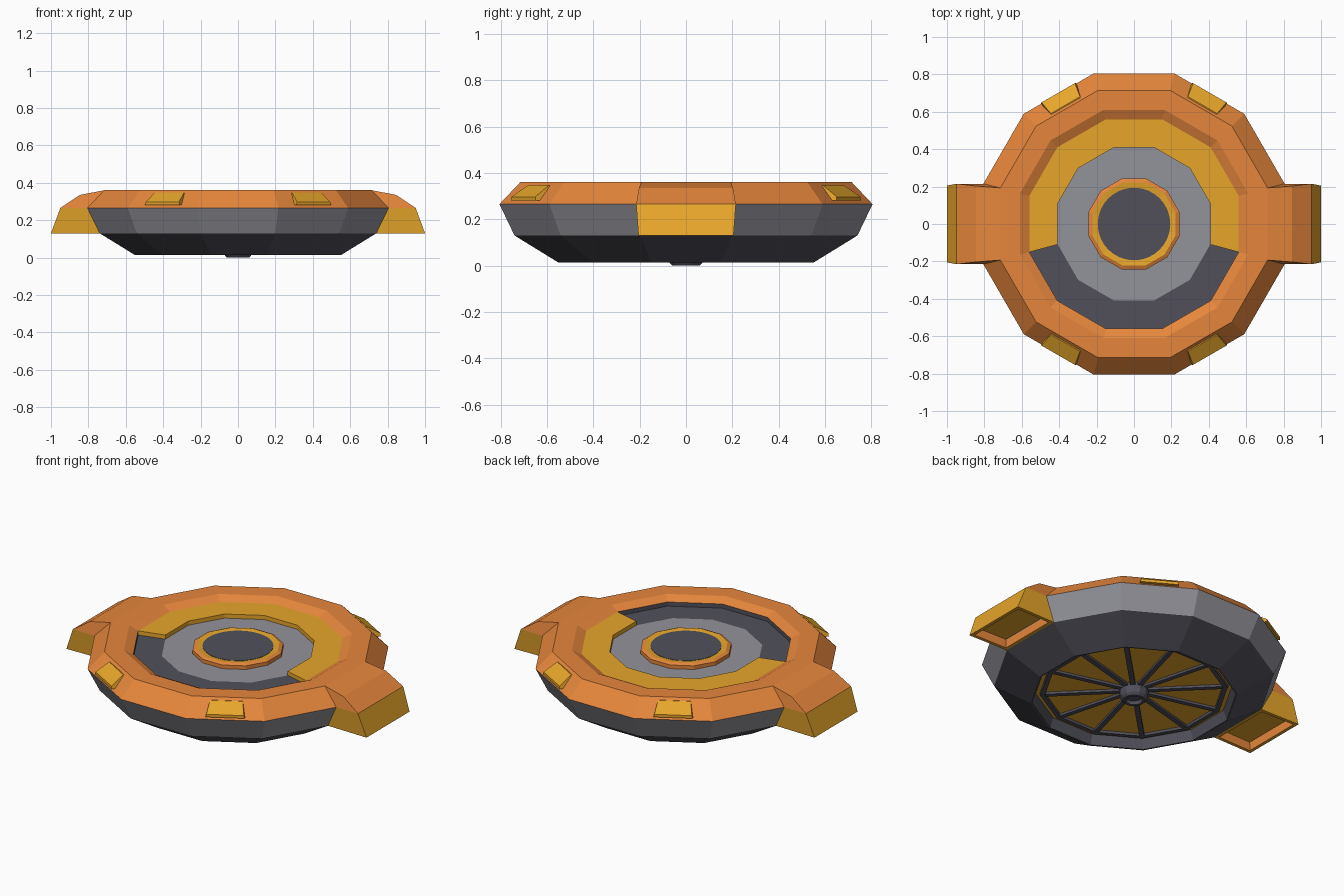
import bpy, bmesh, math
from mathutils import Matrix, Vector

cube = bpy.data.objects.get("Cube")
if cube:
    bpy.data.objects.remove(cube)


def material(name, rgb):
    m = bpy.data.materials.new(name)
    m.use_nodes = True
    m.diffuse_color = (*rgb, 1)
    m.node_tree.nodes["Principled BSDF"].inputs["Base Color"].default_value = (*rgb, 1)
    return m


ORANGE, GOLD, GREY, DARK = range(4)
PALETTE = [
    material("orange", (0.79, 0.24, 0.045)),
    material("gold", (0.80, 0.38, 0.024)),
    material("mid grey", (0.29, 0.29, 0.325)),
    material("dark grey", (0.083, 0.081, 0.104)),
]
STEP = math.radians(30)
FLAT = 1 / math.cos(STEP / 2)   # flat-to-centre distance -> corner radius


def finish(bm, name, fix_normals=False):
    bmesh.ops.remove_doubles(bm, verts=bm.verts, dist=1e-5)
    if fix_normals:
        bmesh.ops.recalc_face_normals(bm, faces=bm.faces)
    mesh = bpy.data.meshes.new(name)
    bm.to_mesh(mesh)
    bm.free()
    for m in PALETTE:
        mesh.materials.append(m)
    obj = bpy.data.objects.new(name, mesh)
    bpy.context.collection.objects.link(obj)
    return obj


def lathe(name, profile, colors, count=12, closed=False):
    """Twelve-sided turning of (flat distance, z) points; one colour per band."""
    bm = bmesh.new()
    rows = []
    for k in range(count + 1):
        a = (k - 0.5) * STEP
        rows.append([bm.verts.new((r * FLAT * math.cos(a), r * FLAT * math.sin(a), z))
                     for r, z in profile])
    n = len(profile)
    for r0, r1 in zip(rows, rows[1:]):
        for i in range(n if closed else n - 1):
            j = (i + 1) % n
            quad = [r0[i], r1[i], r1[j], r0[j]]
            if profile[i][0] == 0:
                quad.pop(1)
            elif profile[j][0] == 0:
                quad.pop(2)
            bm.faces.new(quad).material_index = colors[i % len(colors)]
    if closed and count < 12:
        for row in (rows[0], rows[-1]):
            bm.faces.new(row).material_index = colors[0]
    return finish(bm, name, closed)


def block(name, profile, half_width, angle, color, taper=0.0):
    """Profile in (radius, z) widened along the tangent and turned about z."""
    bm = bmesh.new()
    sides = []
    for s in (-1, 1):
        sides.append([bm.verts.new((r, s * (half_width - taper * (z - profile[0][1])), z))
                      for r, z in profile])
    n = len(profile)
    for i in range(n):
        j = (i + 1) % n
        bm.faces.new((sides[0][i], sides[0][j], sides[1][j], sides[1][i]))
    for s in sides:
        bm.faces.new(s)
    for f in bm.faces:
        f.material_index = color
    bm.transform(Matrix.Rotation(angle, 4, 'Z'))
    return finish(bm, name, True)


# Main body, bottom to top
lathe("underside_panel", [(0, .07), (.52, .07)], [GOLD])
lathe("lower_shell", [(.52, .07), (.54, .013), (.55, .013), (.74, .13)], [DARK])
lathe("side_band", [(.74, .13), (.805, .265)], [GREY])
lathe("top_rim", [(.805, .265), (.715, .36), (.61, .36), (.56, .335)], [ORANGE])
lathe("recessed_floor", [(.56, .335), (.56, .31), (.408, .31), (0, .31)],
      [DARK, DARK, GREY])

# Raised arc around the back, leaving the front gap open
lathe("raised_arc", [(.408, .3), (.56, .3), (.56, .335), (.408, .335)],
      [GOLD], count=7, closed=True)

# Centre hub with its round cap
lathe("hub_ring", [(.243, .31), (.243, .332), (.223, .341), (.18, .335)],
      [ORANGE, ORANGE, GOLD])
bm = bmesh.new()
bmesh.ops.create_cone(bm, cap_ends=True, segments=32, radius1=.195, radius2=.194,
                      depth=.03, matrix=Matrix.Translation((0, 0, .3235)))
for f in bm.faces:
    f.material_index = DARK
finish(bm, "hub_cap")

# Underside wheel: ring, spokes and axle boss
lathe("wheel_ring", [(.468, .075), (.472, .056), (.496, .056), (.5, .075)],
      [DARK], closed=True)
for k in range(12):
    block(f"wheel_spoke_{k + 1}", [(.06, .056), (.485, .056), (.485, .075), (.06, .075)],
          .014, (k + .5) * STEP, DARK)
lathe("axle_boss", [(0, .02), (.04, .02), (.045, 0), (.06, 0), (.072, .014), (.08, .075)],
      [DARK])

# Small wedge tabs on the sloped rim
for name, deg in (("back_left", 60), ("back_right", 120),
                  ("front_right", 240), ("front_left", 300)):
    block(f"{name}_tab", [(.78, .28), (.81, .28), (.81, .297), (.734, .347), (.70, .34)],
          .107, math.radians(deg), GOLD, taper=.25)


# Side lugs, hollow underneath
LUG = [(.715, .36, .193), (.845, .335, .203), (.95, .265, .215),
       (1.0, .13, .205), (.74, .13, .2), (.8, .265, .215)]


def lug(name, side):
    bm = bmesh.new()
    a, b = [[bm.verts.new((side * x, s * w, z)) for x, z, w in LUG] for s in (-1, 1)]
    for i, color in enumerate((ORANGE, ORANGE, GOLD, GOLD, GOLD, ORANGE)):
        j = (i + 1) % 6
        f = bm.faces.new((a[i], a[j], b[j], b[i]))
        f.material_index = color
        if i == 3:
            base = f
    for row in (a, b):
        bm.faces.new((row[0], row[1], row[2], row[5])).material_index = ORANGE
        bm.faces.new((row[5], row[2], row[3], row[4])).material_index = GOLD
    bmesh.ops.recalc_face_normals(bm, faces=bm.faces)
    bmesh.ops.inset_individual(bm, faces=[base], thickness=.028)
    walls = bmesh.ops.inset_individual(bm, faces=[base], thickness=.004)["faces"]
    for f in walls:
        if f != base:
            f.material_index = ORANGE
    bmesh.ops.translate(bm, verts=base.verts, vec=Vector((0, 0, .05)))
    base.material_index = GOLD
    return finish(bm, name)


lug("left_lug", 1)
lug("right_lug", -1)
